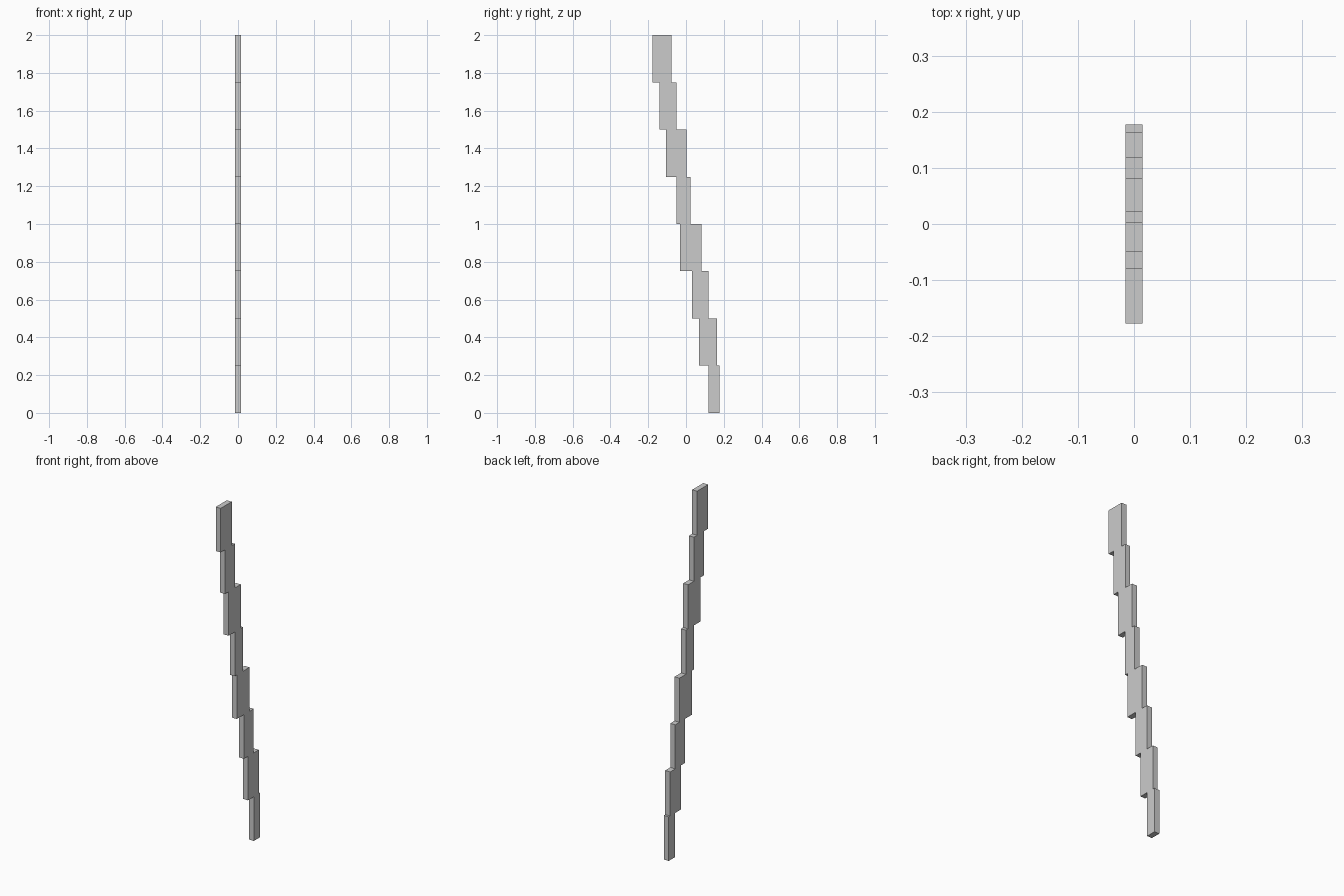
import bpy

if "Cube" in bpy.data.objects:
    bpy.data.objects.remove(bpy.data.objects["Cube"])

WIDTH = 0.031
STEP = 0.25

# front and back edge (y) of each slab, bottom to top
SPANS = [(0.12, 0.177), (0.068, 0.164), (0.031, 0.119), (-0.033, 0.081),
         (-0.051, 0.023), (-0.106, 0.003), (-0.139, -0.049), (-0.177, -0.078)]


def box(name, center, size):
    bpy.ops.mesh.primitive_cube_add(size=1, location=center)
    ob = bpy.context.object
    ob.name = name
    ob.scale = size
    bpy.ops.object.transform_apply(location=False, rotation=False, scale=True)
    return ob


# leaning stack of stepped slabs
for i, (y0, y1) in enumerate(SPANS):
    box(f"stepped_slab_{i + 1}",
        (0, (y0 + y1) / 2, (i + 0.5) * STEP),
        (WIDTH, y1 - y0, STEP))
